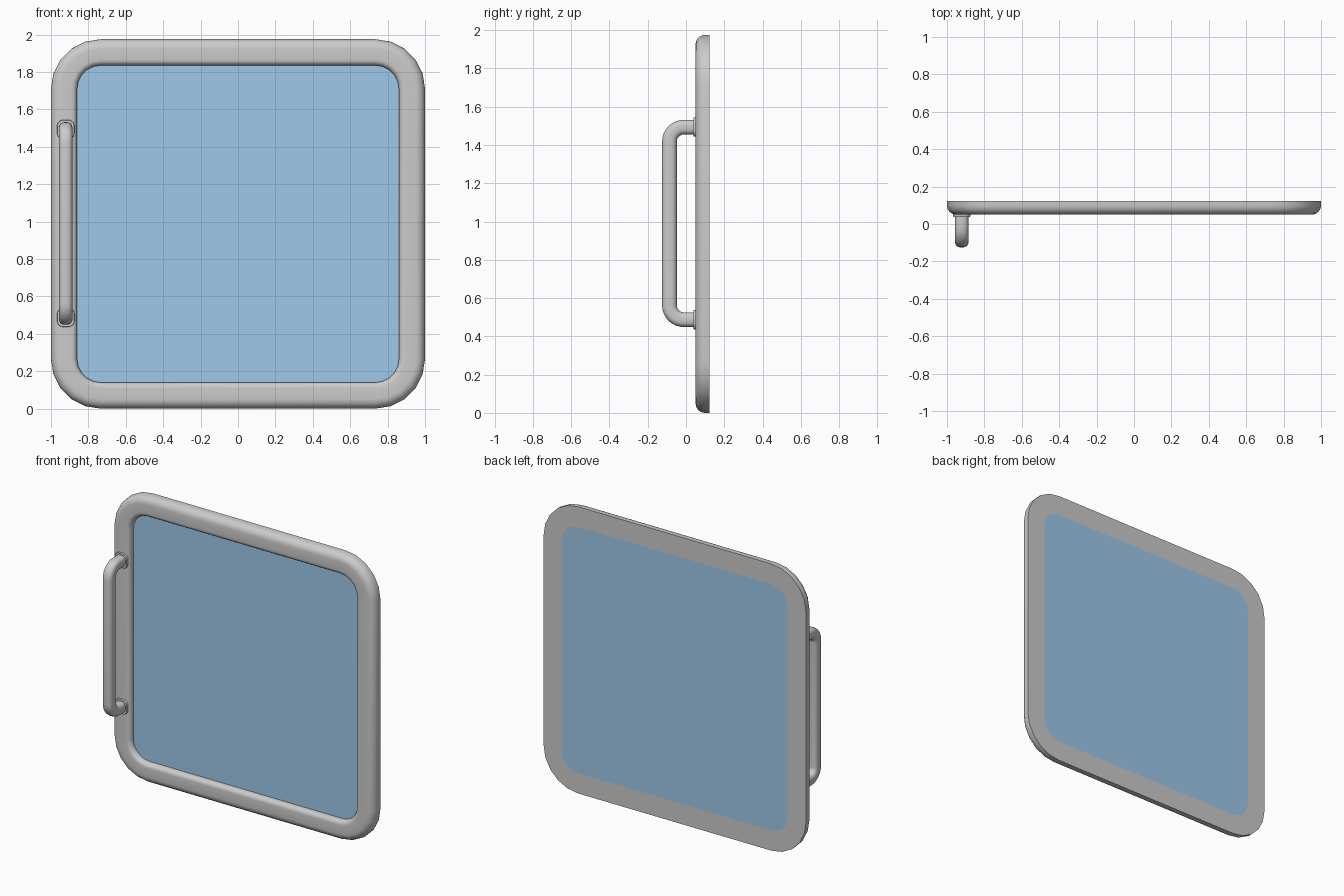
import bpy, bmesh
from math import sin, cos, pi, radians

if "Cube" in bpy.data.objects:
    bpy.data.objects.remove(bpy.data.objects["Cube"])

HW, H = 1.0, 1.975          # half width and height of the frame
ZC = H / 2
R = 0.265                   # outer corner radius
FRONT, GLASS, BACK = 0.05, 0.09, 0.122
BORDER, EDGE, LIP = 0.14, 0.05, 0.03   # frame width, outer and inner rounding


def rounded_rect(hw, hh, r, seg):
    """2D outline of a rounded rectangle centred on the origin."""
    pts = []
    for k, (sx, sy) in enumerate(((1, 1), (-1, 1), (-1, -1), (1, -1))):
        for i in range(seg + 1):
            a = (k + i / seg) * pi / 2
            pts.append((sx * (hw - r) + r * cos(a), sy * (hh - r) + r * sin(a)))
    return pts


def loft(name, rings, closed=False):
    """Skin a list of equal rings into a mesh object."""
    bm = bmesh.new()
    vs = [[bm.verts.new(p) for p in ring] for ring in rings]
    n = len(vs[0])
    for j in range(len(vs) if closed else len(vs) - 1):
        a, b = vs[j], vs[(j + 1) % len(vs)]
        for i in range(n):
            k = (i + 1) % n
            bm.faces.new((a[i], a[k], b[k], b[i]))
    if not closed:
        bm.faces.new(vs[0])
        bm.faces.new(vs[-1])
    bmesh.ops.recalc_face_normals(bm, faces=bm.faces)
    me = bpy.data.meshes.new(name)
    bm.to_mesh(me)
    bm.free()
    ob = bpy.data.objects.new(name, me)
    bpy.context.collection.objects.link(ob)
    bpy.ops.object.select_all(action='DESELECT')
    ob.select_set(True)
    bpy.context.view_layer.objects.active = ob
    bpy.ops.object.shade_smooth_by_angle(angle=radians(35))
    return ob


def frame_ring(inset, y):
    return [(x, y, ZC + z) for x, z in
            rounded_rect(HW - inset, ZC - inset, R - inset, 5)]


def rounded_edge(r):
    """Front edge of the frame profile, as (inset, y) from the back forwards."""
    return [(0, BACK)] + [(r * (1 - cos(a)), FRONT + r * (1 - sin(a)))
                          for a in (i * pi / 12 for i in range(7))]


# Frame: flat back, rounded front edges
profile = rounded_edge(EDGE)
profile += [(BORDER - d, y) for d, y in reversed(rounded_edge(LIP))]
loft("frame", [frame_ring(d, y) for d, y in profile], closed=True)

# Glass pane, flush with the back
glass = loft("glass_pane", [frame_ring(BORDER, y) for y in (GLASS, BACK)])
mat = bpy.data.materials.new("blue_glass")
mat.diffuse_color = (0.347, 0.578, 0.815, 1)
mat.use_nodes = True
mat.node_tree.nodes["Principled BSDF"].inputs["Base Color"].default_value = mat.diffuse_color
glass.data.materials.append(mat)

# Handle: rounded square section swept along a U-shaped path
HX, HY, Z0, Z1, BEND = -0.921, -0.0865, 0.487, 1.493, 0.075
section = rounded_rect(0.036, 0.0385, 0.028, 4)
path = [(0.06, Z1, 0)]
for zc, start in ((Z1 - BEND, 0), (Z0 + BEND, pi / 2)):
    for i in range(9):
        t = start + i * pi / 16
        path.append((HY + BEND - BEND * sin(t), zc + BEND * cos(t), t))
path.append((0.06, Z0, pi))
loft("handle", [[(HX + u, y - v * sin(t), z + v * cos(t)) for u, v in section]
                for y, z, t in path])

# Mounting plates at both handle ends
plate = rounded_rect(0.046, 0.05, 0.03, 5)
for label, z in (("upper", Z1), ("lower", Z0)):
    loft(label + "_handle_plate",
         [[(HX + u * s, y, z + v * s) for u, v in plate]
          for y, s in ((0.065, 1), (0.041, 1), (0.038, 0.97))])
